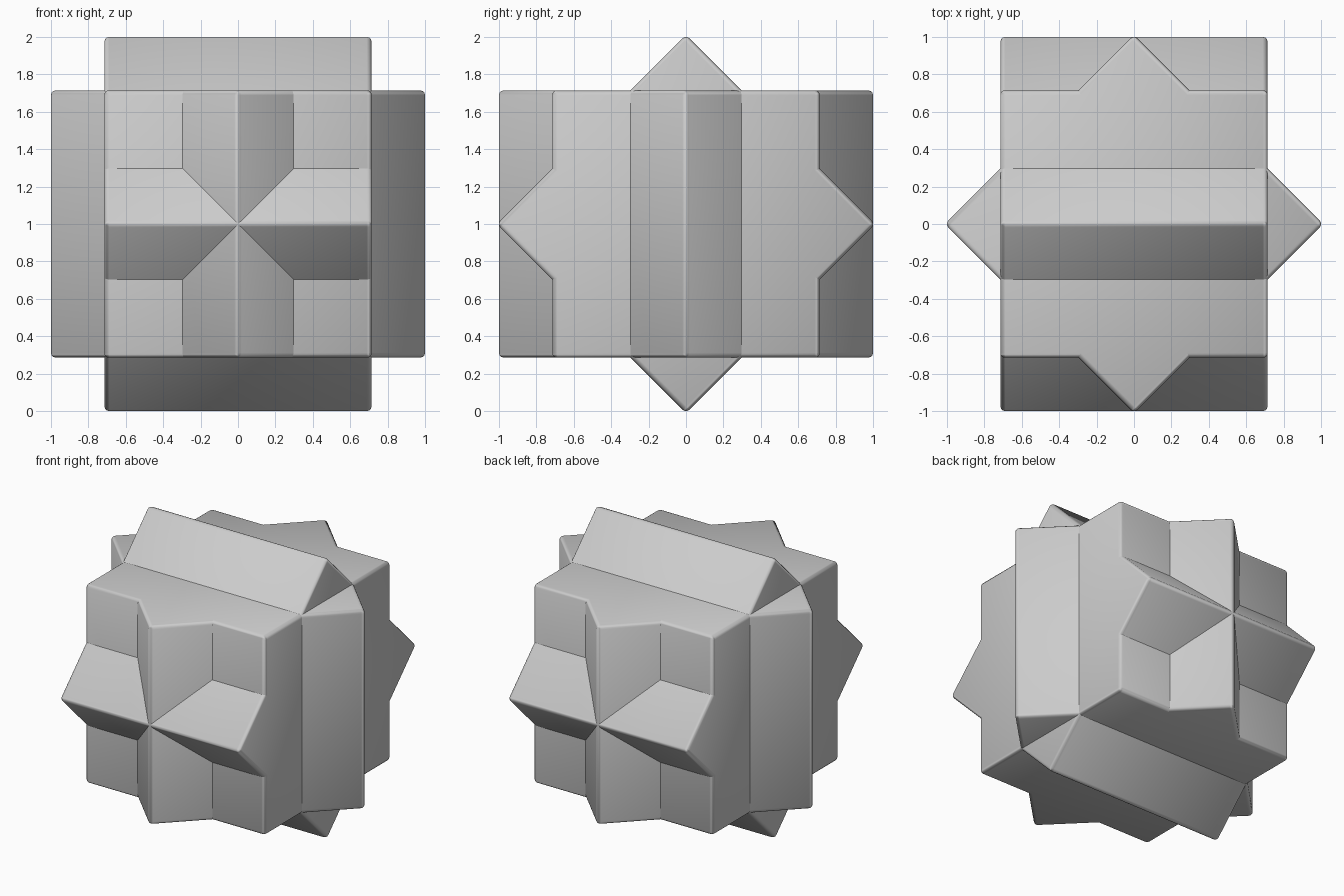
import bpy
from math import radians

if "Cube" in bpy.data.objects:
    bpy.data.objects.remove(bpy.data.objects["Cube"])

HALF = 0.715      # half side of each cube
ROUND = 0.027     # edge rounding radius


def rounded_cube(name, rotation):
    bpy.ops.mesh.primitive_cube_add(size=2 * HALF, location=(0, 0, 1), rotation=rotation)
    cube = bpy.context.object
    cube.name = name
    bevel = cube.modifiers.new("rounded_edges", 'BEVEL')
    bevel.width = ROUND
    bevel.segments = 4
    bevel.harden_normals = True
    bpy.ops.object.modifier_apply(modifier=bevel.name)
    bpy.ops.object.shade_smooth_by_angle(angle=radians(35))
    return cube


# Three interlocking cubes: one upright, one turned about x, one turned about z
rounded_cube("straight_cube", (0, 0, 0))
rounded_cube("tilted_cube", (radians(45), 0, 0))
rounded_cube("turned_cube", (0, 0, radians(45)))
